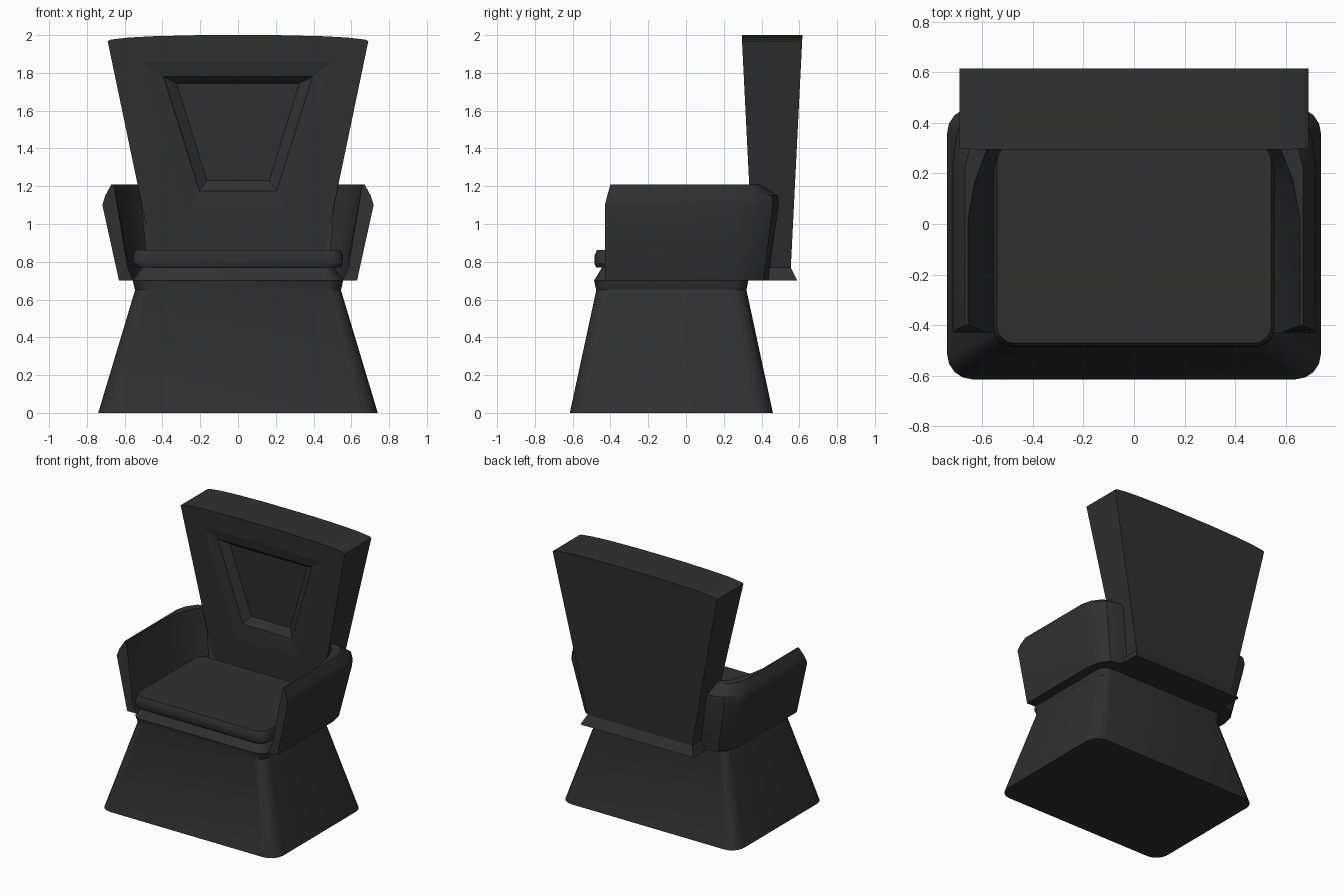
import bpy, bmesh, math

if "Cube" in bpy.data.objects:
    bpy.data.objects.remove(bpy.data.objects["Cube"])

mat = bpy.data.materials.new("charcoal grey")
mat.diffuse_color = (0.03, 0.03, 0.03, 1)
mat.use_nodes = True
mat.node_tree.nodes["Principled BSDF"].inputs["Base Color"].default_value = mat.diffuse_color


def finish(name, bm, smooth=None):
    bmesh.ops.remove_doubles(bm, verts=bm.verts, dist=1e-5)
    bmesh.ops.recalc_face_normals(bm, faces=bm.faces)
    me = bpy.data.meshes.new(name)
    bm.to_mesh(me)
    bm.free()
    me.materials.append(mat)
    ob = bpy.data.objects.new(name, me)
    bpy.context.collection.objects.link(ob)
    if smooth:
        bpy.ops.object.select_all(action='DESELECT')
        ob.select_set(True)
        bpy.context.view_layer.objects.active = ob
        bpy.ops.object.shade_smooth_by_angle(angle=math.radians(smooth))
    return ob


def rounded(x, y0, y1, r, z, seg=4):
    """Rounded rectangle ring, +-x wide, from y0 to y1."""
    pts = []
    for i, (cx, cy) in enumerate([(x - r, y1 - r), (r - x, y1 - r), (r - x, y0 + r), (x - r, y0 + r)]):
        for k in range(seg + 1):
            a = math.pi / 2 * (i + k / seg)
            pts.append((cx + r * math.cos(a), cy + r * math.sin(a), z))
    return pts


def loft(name, rings, smooth=None):
    bm = bmesh.new()
    vs = [[bm.verts.new(p) for p in ring] for ring in rings]
    n = len(vs[0])
    for a, b in zip(vs, vs[1:]):
        for i in range(n):
            j = (i + 1) % n
            bm.faces.new((a[i], a[j], b[j], b[i]))
    bm.faces.new(vs[0])
    bm.faces.new(vs[-1])
    return finish(name, bm, smooth)


# tapered base with waist moulding
loft("base", [rounded(0.74, -0.615, 0.46, 0.10, 0),
              rounded(0.545, -0.475, 0.32, 0.075, 0.65),
              rounded(0.557, -0.487, 0.33, 0.075, 0.70),
              rounded(0.51, -0.445, 0.29, 0.07, 0.77)], 30)

# seat cushion
loft("seat_cushion", [rounded(0.545, -0.475, 0.32, 0.07, 0.77),
                      rounded(0.557, -0.485, 0.33, 0.075, 0.79),
                      rounded(0.557, -0.485, 0.33, 0.075, 0.83),
                      rounded(0.543, -0.472, 0.32, 0.07, 0.862)], 30)


# backrest: slanted trapezoid slab with arched top and recessed panel
def yf(z):
    return 0.295 + (2 - z) * 0.05


def yb(z):
    return 0.555 + (z - 0.77) * 0.05


right = [(0.44, 0.77), (0.69, 1.968), (0.675, 1.976), (0.58, 1.987), (0.45, 1.994), (0.2, 2.0)]
outline = right + [(-x, z) for x, z in reversed(right)]
bm = bmesh.new()
front = [bm.verts.new((x, yf(z), z)) for x, z in outline]
back = [bm.verts.new((x, yb(z), z)) for x, z in outline]
n = len(outline)
for i in range(n):
    j = (i + 1) % n
    bm.faces.new((front[i], front[j], back[j], back[i]))
bm.faces.new(back)
# panel rings: top half width, top z, bottom half width, bottom z, depth
rings = []
for xt, zt, xb, zb, d in [(0.505, 1.857, 0.257, 1.06, 0), (0.395, 1.78, 0.205, 1.175, 0.015),
                          (0.385, 1.775, 0.20, 1.18, 0.025), (0.325, 1.745, 0.165, 1.23, 0.06)]:
    rings.append([bm.verts.new((x, yf(z) + d, z)) for x, z in
                  [(xb, zb), (xt, zt), (-xt, zt), (-xb, zb)]])
p = rings[0]
bm.faces.new((front[0], front[1], p[1], p[0]))
bm.faces.new(front[1:n - 1] + [p[2], p[1]])
bm.faces.new((front[n - 2], front[n - 1], p[3], p[2]))
bm.faces.new((front[n - 1], front[0], p[0], p[3]))
for a, b in zip(rings, rings[1:]):
    for i in range(4):
        j = (i + 1) % 4
        bm.faces.new((a[i], a[j], b[j], b[i]))
bm.faces.new(rings[-1])
finish("backrest", bm)


# flared skirt under the backrest
def rect(x, y0, y1, z):
    return [(x, y0, z), (x, y1, z), (-x, y1, z), (-x, y0, z)]


loft("backrest_skirt", [rect(0.475, 0.28, 0.59, 0.70), rect(0.44, 0.30, 0.555, 0.77)])

# arms: leaning walls curving in behind the seat, one row per height level
levels = [
    (0.70, [(0.63, -0.43), (0.63, 0.25), (0.61, 0.34), (0.56, 0.41), (0.48, 0.435), (0.38, 0.435)]),
    (1.10, [(0.718, -0.43), (0.718, 0.25), (0.70, 0.37), (0.64, 0.46), (0.54, 0.49), (0.38, 0.49)]),
    (1.15, [(0.703, -0.417), (0.703, 0.25), (0.69, 0.36), (0.63, 0.455), (0.53, 0.485), (0.38, 0.485)]),
    (1.21, [(0.67, -0.40), (0.67, 0.22), (0.65, 0.30), (0.60, 0.37), (0.53, 0.39), (0.38, 0.39)]),
    (1.21, [(0.657, -0.40), (0.657, 0.02), (0.63, 0.17), (0.58, 0.30), (0.52, 0.36), (0.38, 0.37)]),
    (0.77, [(0.585, -0.43), (0.575, 0.0), (0.56, 0.14), (0.53, 0.26), (0.48, 0.34), (0.38, 0.36)]),
    (0.70, [(0.555, -0.43), (0.55, 0.0), (0.54, 0.14), (0.52, 0.24), (0.47, 0.30), (0.38, 0.32)]),
]
for side, s in (("left", -1), ("right", 1)):
    loft(side + "_arm", [[(s * row[k][0], row[k][1], z) for z, row in levels] for k in range(6)], 32)
